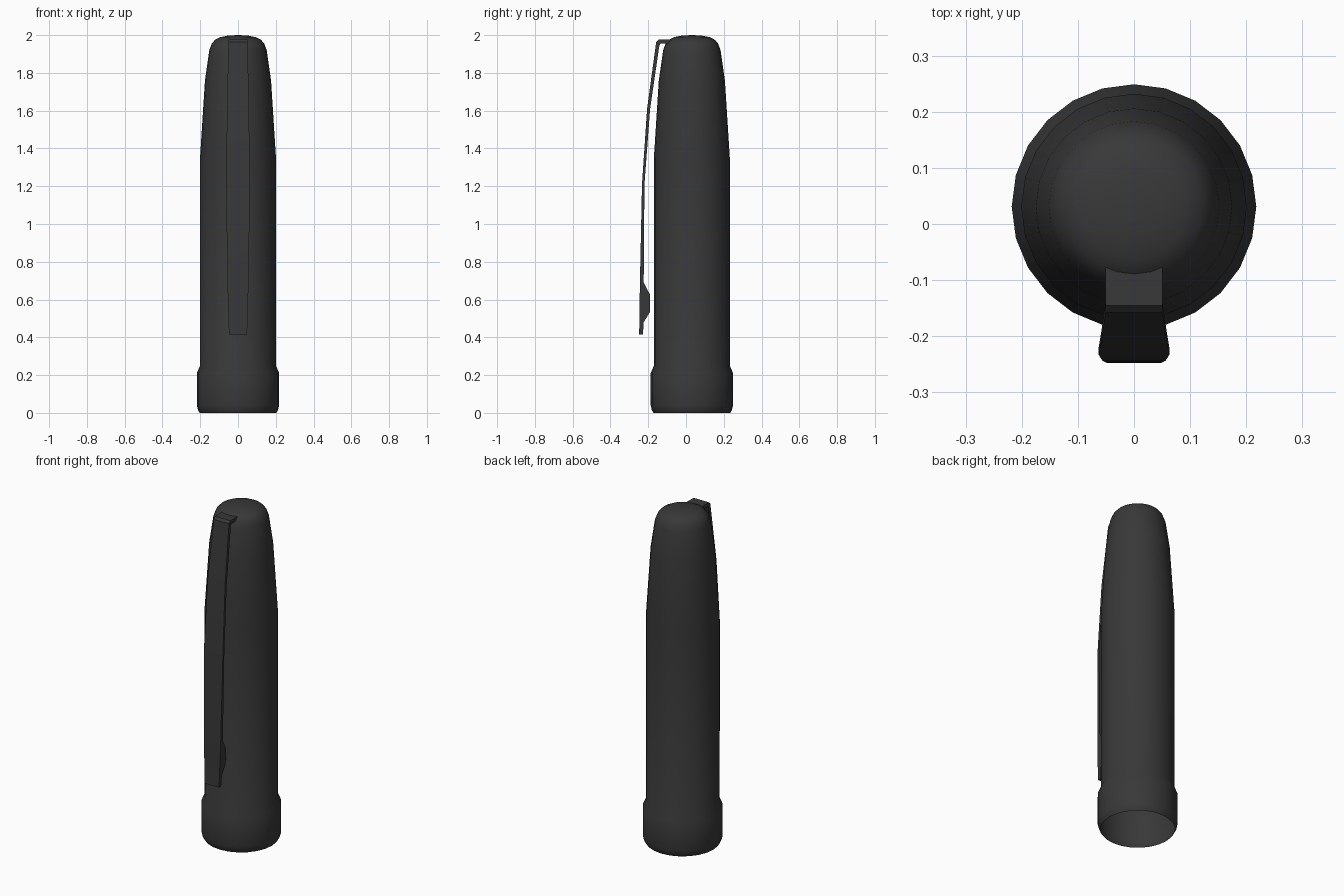
import bpy, bmesh, math

if "Cube" in bpy.data.objects:
    bpy.data.objects.remove(bpy.data.objects["Cube"])

CY = 0.031   # axis of the cap, set back to leave room for the clip
SIDES = 24

mat = bpy.data.materials.new("dark_plastic")
mat.diffuse_color = (0.04, 0.04, 0.04, 1)
mat.use_nodes = True
mat.node_tree.nodes["Principled BSDF"].inputs["Base Color"].default_value = mat.diffuse_color


def finish(name, bm, angle):
    bmesh.ops.recalc_face_normals(bm, faces=bm.faces)
    mesh = bpy.data.meshes.new(name)
    bm.to_mesh(mesh)
    bm.free()
    mesh.materials.append(mat)
    ob = bpy.data.objects.new(name, mesh)
    bpy.context.collection.objects.link(ob)
    bpy.ops.object.select_all(action='DESELECT')
    ob.select_set(True)
    bpy.context.view_layer.objects.active = ob
    bpy.ops.object.shade_smooth_by_angle(angle=math.radians(angle))
    return ob


# Cap body: open-bottomed shell turned from one profile (radius, z)
profile = [(0.203, 0), (0.212, 0.015), (0.218, 0.04), (0.218, 0.21), (0.201, 0.25),
           (0.201, 1.35), (0.175, 1.76), (0.152, 1.92), (0.139, 1.955),
           (0.122, 1.975), (0.095, 1.989), (0.05, 1.998)]
bm = bmesh.new()
rings = []
for r, z in profile:
    rings.append([bm.verts.new((r * math.cos(2 * math.pi * i / SIDES),
                                CY + r * math.sin(2 * math.pi * i / SIDES), z))
                  for i in range(SIDES)])
for a, b in zip(rings, rings[1:]):
    for i in range(SIDES):
        j = (i + 1) % SIDES
        bm.faces.new((a[i], a[j], b[j], b[i]))
tip = bm.verts.new((0, CY, 2.0))
for i in range(SIDES):
    bm.faces.new((rings[-1][i], rings[-1][(i + 1) % SIDES], tip))
finish("cap_body", bm, 40)

# Pocket clip: stations of (outer y, outer z, inner y, inner z, half width)
stations = [(-0.05, 1.976, -0.05, 1.955, 0.051), (-0.145, 1.976, -0.135, 1.955, 0.051),
            (-0.158, 1.963, -0.141, 1.945, 0.051), (-0.206, 1.61, -0.19, 1.61, 0.058),
            (-0.233, 1.21, -0.220, 1.21, 0.063), (-0.244, 0.69, -0.224, 0.69, 0.056),
            (-0.245, 0.625, -0.19, 0.625, 0.054), (-0.246, 0.535, -0.19, 0.535, 0.051),
            (-0.247, 0.48, -0.224, 0.48, 0.050), (-0.248, 0.414, -0.228, 0.414, 0.048)]
bm = bmesh.new()
loops = [[bm.verts.new(co) for co in ((-w, yo, zo), (w, yo, zo), (w, yi, zi), (-w, yi, zi))]
         for yo, zo, yi, zi, w in stations]
for a, b in zip(loops, loops[1:]):
    for i in range(4):
        j = (i + 1) % 4
        bm.faces.new((a[i], a[j], b[j], b[i]))
bm.faces.new(loops[0])
bm.faces.new(loops[-1])
finish("pocket_clip", bm, 30)
